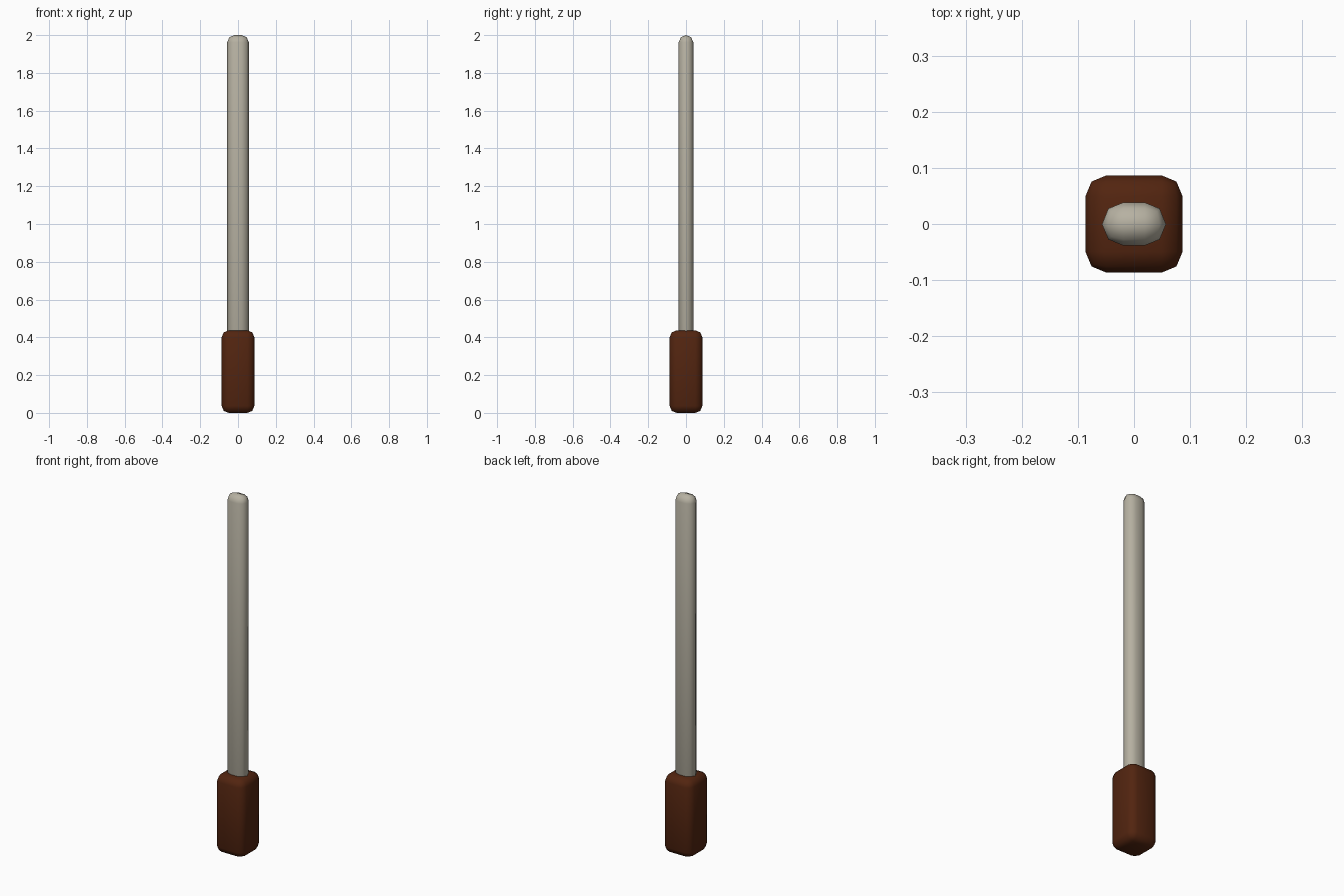
import bpy, bmesh

if "Cube" in bpy.data.objects:
    bpy.data.objects.remove(bpy.data.objects["Cube"])


def material(name, rgb):
    m = bpy.data.materials.new(name)
    m.diffuse_color = (*rgb, 1)
    m.use_nodes = True
    m.node_tree.nodes["Principled BSDF"].inputs["Base Color"].default_value = m.diffuse_color
    return m


def rounded_bar(name, half_x, half_y, z0, z1, radius, mat):
    """Box with every edge rounded by a two-segment bevel, smooth shaded."""
    bm = bmesh.new()
    bmesh.ops.create_cube(bm, size=2)
    for v in bm.verts:
        v.co = (v.co.x * half_x, v.co.y * half_y, z1 if v.co.z > 0 else z0)
    bmesh.ops.bevel(bm, geom=bm.edges[:], offset=radius, segments=2,
                    profile=0.5, affect='EDGES', clamp_overlap=True)
    bmesh.ops.remove_doubles(bm, verts=bm.verts[:], dist=0.002)
    bmesh.ops.recalc_face_normals(bm, faces=bm.faces[:])
    for f in bm.faces:
        f.smooth = True
    me = bpy.data.meshes.new(name)
    bm.to_mesh(me)
    bm.free()
    me.materials.append(mat)
    ob = bpy.data.objects.new(name, me)
    bpy.context.collection.objects.link(ob)
    return ob


brown = material("dark brown", (0.085, 0.018, 0.005))
grey = material("warm grey", (0.47, 0.44, 0.36))

# Square grip
rounded_bar("handle", 0.0865, 0.0865, 0.0, 0.437, 0.037, brown)
# Flattened shaft, its lower end sunk into the grip
rounded_bar("shaft", 0.057, 0.0385, 0.33, 2.0, 0.038, grey)
